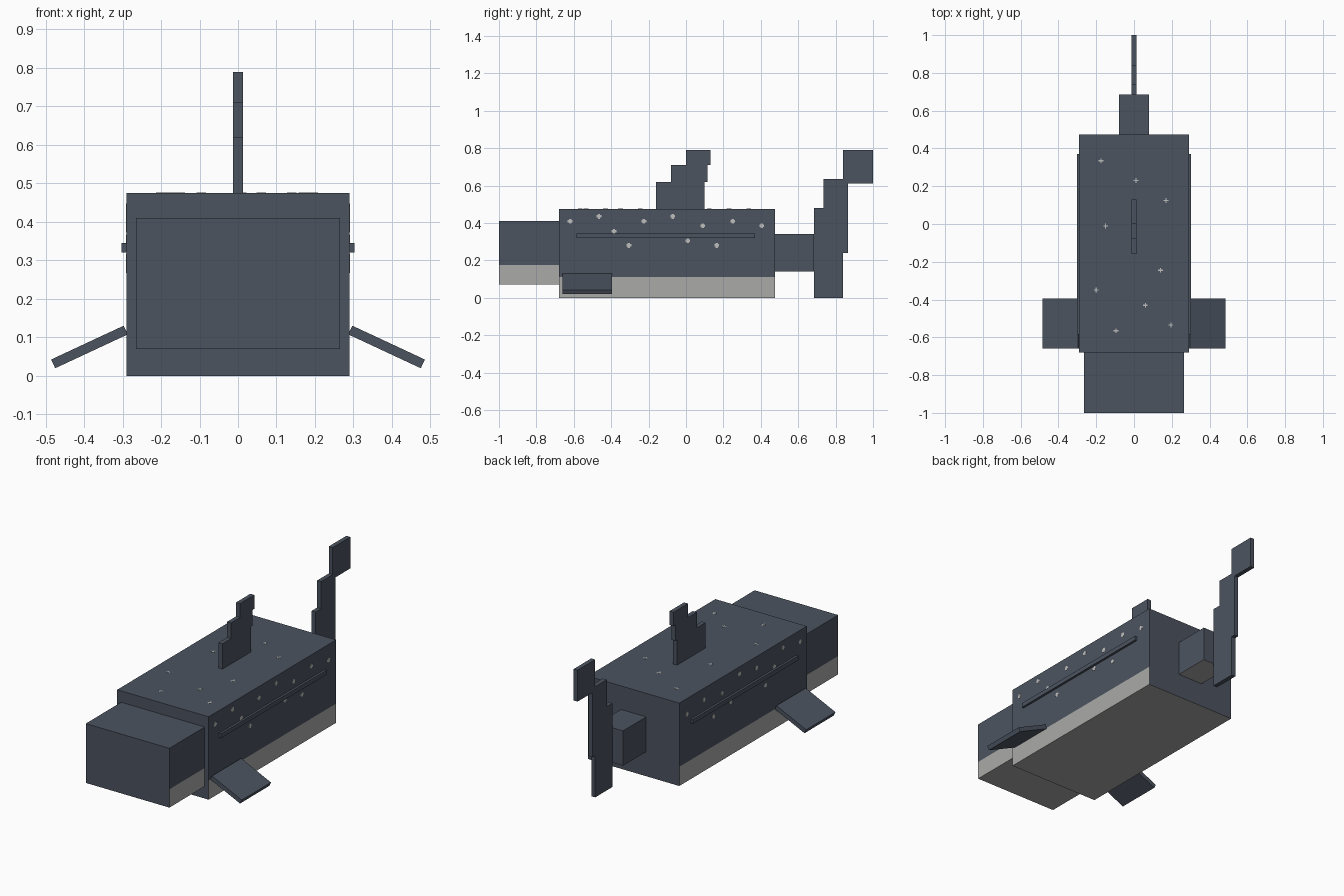
import bpy, bmesh, math
from mathutils import Matrix, Vector

if "Cube" in bpy.data.objects:
    bpy.data.objects.remove(bpy.data.objects["Cube"])


def material(name, rgb):
    m = bpy.data.materials.new(name)
    m.use_nodes = True
    m.diffuse_color = (*rgb, 1)
    m.node_tree.nodes["Principled BSDF"].inputs["Base Color"].default_value = (*rgb, 1)
    return m


slate = material("slate blue grey", (0.072, 0.088, 0.117))
pale = material("pale belly grey", (0.40, 0.40, 0.395))
speck = material("light speck grey", (0.52, 0.52, 0.51))


def finish(name, bm, *mats):
    bmesh.ops.recalc_face_normals(bm, faces=bm.faces)
    me = bpy.data.meshes.new(name)
    bm.to_mesh(me)
    bm.free()
    for m in mats:
        me.materials.append(m)
    ob = bpy.data.objects.new(name, me)
    bpy.context.collection.objects.link(ob)
    return ob


def add_box(bm, lo, hi):
    lo, hi = Vector(lo), Vector(hi)
    mat = Matrix.Translation((lo + hi) / 2) @ Matrix.Diagonal((*(hi - lo), 1))
    return bmesh.ops.create_cube(bm, size=1, matrix=mat)["verts"]


def bellied_block(name, half, y0, y1, z0, z1, line):
    """Block with a pale underside and pale flanks below the line height."""
    bm = bmesh.new()
    add_box(bm, (-half, y0, z0), (half, y1, z1))
    if line > z0:
        bmesh.ops.bisect_plane(bm, geom=bm.verts[:] + bm.edges[:] + bm.faces[:],
                               plane_co=(0, 0, line), plane_no=(0, 0, 1))
    bm.normal_update()
    for f in bm.faces:
        flank = abs(f.normal.x) > 0.5 and f.calc_center_median().z < line
        f.material_index = int(flank or f.normal.z < -0.5)
    return finish(name, bm, slate, pale)


def upright_fin(name, profile, half=0.0125):
    """Stepped side profile (y, z) extruded across x."""
    bm = bmesh.new()
    face = bm.faces.new([bm.verts.new((-half, y, z)) for y, z in profile])
    out = bmesh.ops.extrude_face_region(bm, geom=[face])["geom"]
    bmesh.ops.translate(bm, vec=(2 * half, 0, 0),
                        verts=[v for v in out if isinstance(v, bmesh.types.BMVert)])
    return finish(name, bm, slate)


# Main blocks
bellied_block("body", 0.29, -0.68, 0.475, 0, 0.475, 0.11)
bellied_block("head", 0.265, -1, -0.68, 0.07, 0.41, 0.175)
bellied_block("tail_base", 0.08, 0.475, 0.685, 0.14, 0.34, 0.14)

# Stepped fins
upright_fin("dorsal_fin", [
    (-0.16, 0.475), (0.10, 0.475), (0.10, 0.62), (0.115, 0.62), (0.115, 0.71),
    (0.13, 0.71), (0.13, 0.79), (0, 0.79), (0, 0.71), (-0.08, 0.71),
    (-0.08, 0.62), (-0.16, 0.62)])
upright_fin("tail_fin", [
    (0.685, 0), (0.84, 0), (0.84, 0.24), (0.865, 0.24), (0.865, 0.61),
    (1, 0.61), (1, 0.79), (0.84, 0.79), (0.84, 0.635), (0.735, 0.635),
    (0.735, 0.48), (0.685, 0.48)])

# Side fins and side ridges
for side, s in (("left", 1), ("right", -1)):
    bm = bmesh.new()
    add_box(bm, (-0.104, -0.66, -0.0125), (0.104, -0.395, 0.0125))
    bm.transform(Matrix.Translation((s * 0.386, 0, 0.075))
                 @ Matrix.Rotation(s * math.radians(25), 4, "Y"))
    finish(side + "_side_fin", bm, slate)
    bm = bmesh.new()
    add_box(bm, (s * 0.296 - 0.007, -0.585, 0.32), (s * 0.296 + 0.007, 0.37, 0.345))
    finish(side + "_side_ridge", bm, slate)


# Small plus-shaped specks, as thin plates on the flanks and back
def add_plus(bm, at, normal_axis, arm, width, thick=0.002):
    axes = [a for a in range(3) if a != normal_axis]
    for long_axis in axes:
        size = Vector((width, width, width))
        size[long_axis] = arm
        size[normal_axis] = thick if long_axis == axes[0] else thick * 1.2
        add_box(bm, Vector(at) - size / 2, Vector(at) + size / 2)


flank_spots = [(-0.62, 0.41), (-0.465, 0.435), (-0.385, 0.355), (-0.225, 0.41),
               (-0.305, 0.28), (-0.07, 0.435), (0.01, 0.305), (0.09, 0.385),
               (0.165, 0.28), (0.25, 0.41), (0.405, 0.385)]
back_spots = [(-0.175, 0.335), (0.01, 0.23), (0.17, 0.125), (-0.15, -0.01),
              (0.14, -0.245), (-0.2, -0.35), (0.06, -0.43), (0.195, -0.535),
              (-0.095, -0.565)]
bm = bmesh.new()
for y, z in flank_spots:
    for s in (1, -1):
        add_plus(bm, (s * 0.29, y, z), 0, 0.025, 0.013)
finish("flank_specks", bm, speck)
bm = bmesh.new()
for x, y in back_spots:
    add_plus(bm, (x, y, 0.475), 2, 0.025, 0.006)
finish("back_specks", bm, speck)
